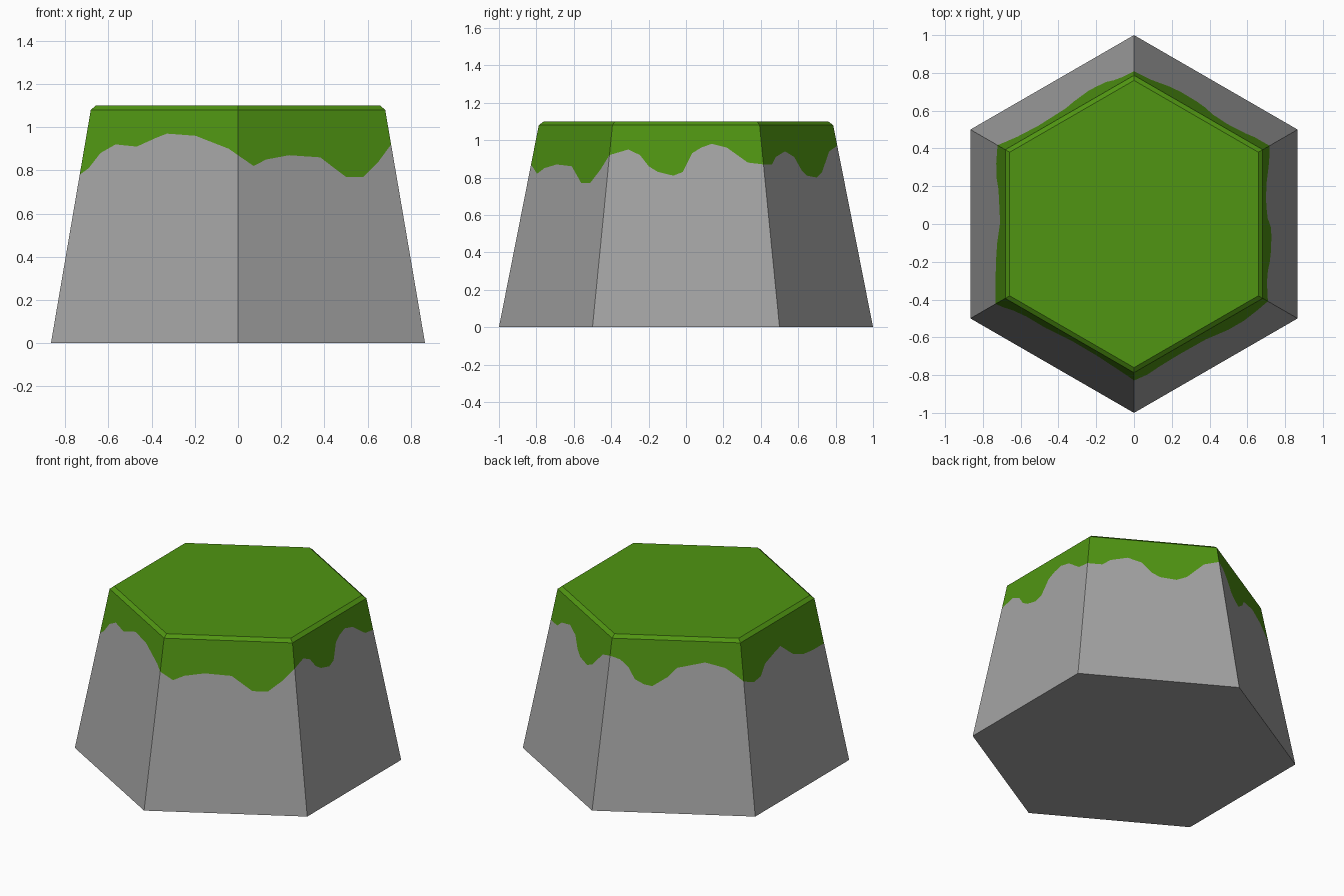
import bpy
import bmesh
from math import sin, cos, radians
from mathutils import Vector

if "Cube" in bpy.data.objects:
    bpy.data.objects.remove(bpy.data.objects["Cube"], do_unlink=True)

BASE_RADIUS, RIM_RADIUS, TOP_RADIUS = 1.0, 0.787, 0.76
RIM_HEIGHT, TOP_HEIGHT = 1.08, 1.1

# Lower edge of the grass on each side, counterclockwise from the front right
# of the model: (percent along the side, percent height). Each side ends where
# the next one starts.
GRASS_EDGE = [
    [(0, 78), (5, 81), (11, 88), (20, 92), (34, 91), (46, 95), (53, 97),
     (72, 96), (83, 93), (94, 90)],
    [(0, 87), (10, 82), (18, 85), (33, 87), (53, 86), (58, 83), (68, 77),
     (79, 77), (90, 84)],
    [(0, 92), (12, 95), (20, 92), (26, 86), (32, 83), (42, 81), (48, 83),
     (54, 93), (60, 96), (67, 98), (77, 96), (90, 88)],
    [(0, 87), (11, 87), (17, 91), (30, 94), (41, 91), (48, 84), (54, 81),
     (66, 80), (74, 83), (88, 94)],
    [(0, 97), (8, 95), (15, 90), (20, 83), (27, 80), (33, 79), (44, 85),
     (51, 91), (72, 95), (87, 92), (94, 88)],
    [(0, 84), (12, 80), (21, 81), (28, 87), (40, 90), (49, 92), (62, 83),
     (74, 79), (86, 78)],
]


def make_material(name, colour):
    material = bpy.data.materials.new(name)
    material.use_nodes = True
    material.diffuse_color = (*colour, 1)
    shader = material.node_tree.nodes["Principled BSDF"]
    shader.inputs["Base Color"].default_value = (*colour, 1)
    return material


def corner(side, radius, height):
    angle = radians(210 + 60 * side)
    return Vector((radius * cos(angle), radius * sin(angle), height))


def on_side(side, along, height):
    """Point on a sloping side of the hexagonal block."""
    radius = BASE_RADIUS + (RIM_RADIUS - BASE_RADIUS) * height / RIM_HEIGHT
    start = corner(side, radius, height)
    return start.lerp(corner(side + 1, radius, height), along)


def ring(radius, height):
    return [corner(side, radius, height) for side in range(6)]


def build(name, faces, material):
    bm = bmesh.new()
    for points in faces:
        bm.faces.new([bm.verts.new(point) for point in points])
    bmesh.ops.remove_doubles(bm, verts=bm.verts, dist=0.0001)
    mesh = bpy.data.meshes.new(name)
    bm.to_mesh(mesh)
    bm.free()
    mesh.materials.append(material)
    obj = bpy.data.objects.new(name, mesh)
    bpy.context.collection.objects.link(obj)
    return obj


# Stone below the wavy edge and grass above it, flush with each other
stone_faces = [list(reversed(ring(BASE_RADIUS, 0)))]
grass_faces = [ring(TOP_RADIUS, TOP_HEIGHT)]
for side, edge in enumerate(GRASS_EDGE):
    next_start = GRASS_EDGE[(side + 1) % 6][0][1]
    points = [(u / 100, z / 100) for u, z in edge + [(100, next_start)]]
    for (u, z), (v, w) in zip(points, points[1:]):
        low, high = on_side(side, u, z), on_side(side, v, w)
        stone_faces.append([on_side(side, u, 0), on_side(side, v, 0), high, low])
        grass_faces.append([low, high, on_side(side, v, RIM_HEIGHT),
                            on_side(side, u, RIM_HEIGHT)])
    # Narrow bevel around the top
    grass_faces.append([corner(side, RIM_RADIUS, RIM_HEIGHT),
                        corner(side + 1, RIM_RADIUS, RIM_HEIGHT),
                        corner(side + 1, TOP_RADIUS, TOP_HEIGHT),
                        corner(side, TOP_RADIUS, TOP_HEIGHT)])

build("stone_base", stone_faces, make_material("stone grey", (0.37, 0.37, 0.37)))
build("grass_cap", grass_faces, make_material("grass green", (0.08, 0.3, 0.006)))
